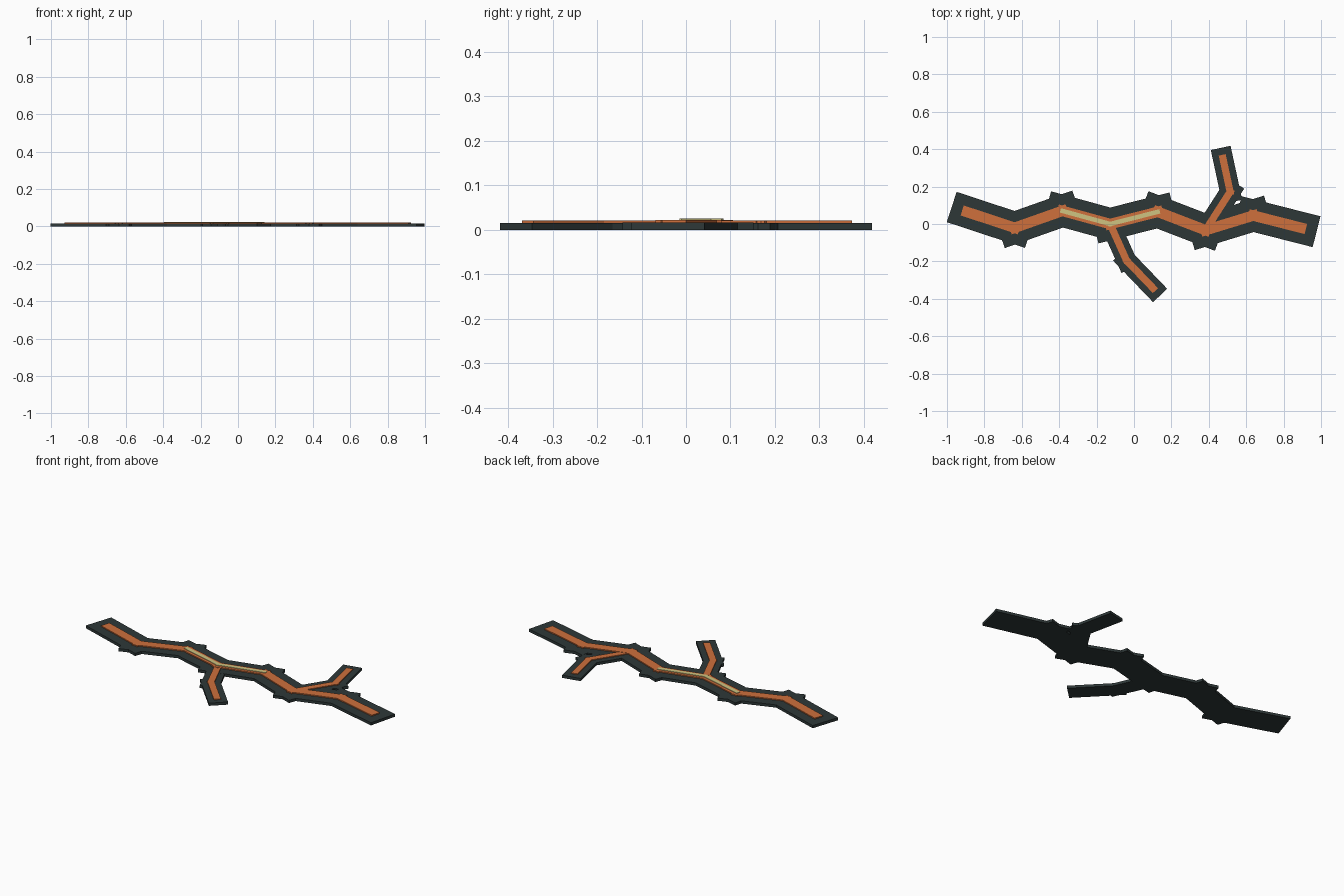
import bpy, bmesh
from mathutils import Vector

if "Cube" in bpy.data.objects:
    bpy.data.objects.remove(bpy.data.objects["Cube"])


def material(name, rgb):
    m = bpy.data.materials.new(name)
    m.diffuse_color = (*rgb, 1)
    m.use_nodes = True
    m.node_tree.nodes["Principled BSDF"].inputs["Base Color"].default_value = m.diffuse_color
    return m


ROCK = material("charred rock", (0.027, 0.039, 0.039))
LAVA = material("glowing orange", (0.62, 0.16, 0.045))
CORE = material("pale yellow", (0.62, 0.55, 0.22))


def strip(name, points, half, extend, z0, z1, mat):
    """One flat box per path segment, each running past its joints by extend."""
    bm = bmesh.new()
    for a, b in zip(points, points[1:]):
        a, b = Vector(a), Vector(b)
        d = (b - a).normalized()
        n = Vector((-d.y, d.x)) * half
        a, b = a - d * extend, b + d * extend
        ring = [a - n, b - n, b + n, a + n]
        low = [bm.verts.new((p.x, p.y, z0)) for p in ring]
        top = [bm.verts.new((p.x, p.y, z1)) for p in ring]
        bm.faces.new(low[::-1])
        bm.faces.new(top)
        for i in range(4):
            j = (i + 1) % 4
            bm.faces.new((low[i], low[j], top[j], top[i]))
    mesh = bpy.data.meshes.new(name)
    bm.to_mesh(mesh)
    bm.free()
    mesh.materials.append(mat)
    ob = bpy.data.objects.new(name, mesh)
    bpy.context.collection.objects.link(ob)


# Zigzag paths of the main crack and its two side branches
heights = [0.064, -0.02, 0.07, 0.0, 0.065, -0.033, 0.045, -0.02]
main = [(-0.893 + 0.2551 * i, y) for i, y in enumerate(heights)]
lower = [main[3], (-0.04, -0.195), (0.105, -0.346)]
upper = [main[5], (0.514, 0.172), (0.475, 0.353)]

# Dark rock borders
strip("main_rock", main, 0.085, 0.086, 0.0, 0.016, ROCK)
strip("lower_branch_rock", lower, 0.052, 0.05, 0.0, 0.0158, ROCK)
strip("upper_branch_rock", upper, 0.054, 0.055, 0.0, 0.0158, ROCK)

# Orange lava lines
strip("main_lava", main, 0.028, 0.027, 0.012, 0.022, LAVA)
strip("lower_branch_lava", lower, 0.019, 0.014, 0.012, 0.0205, LAVA)
strip("upper_branch_lava", upper, 0.019, 0.017, 0.012, 0.0205, LAVA)

# Hot centre line
strip("hot_core", main[2:5], 0.012, 0.011, 0.017, 0.025, CORE)
